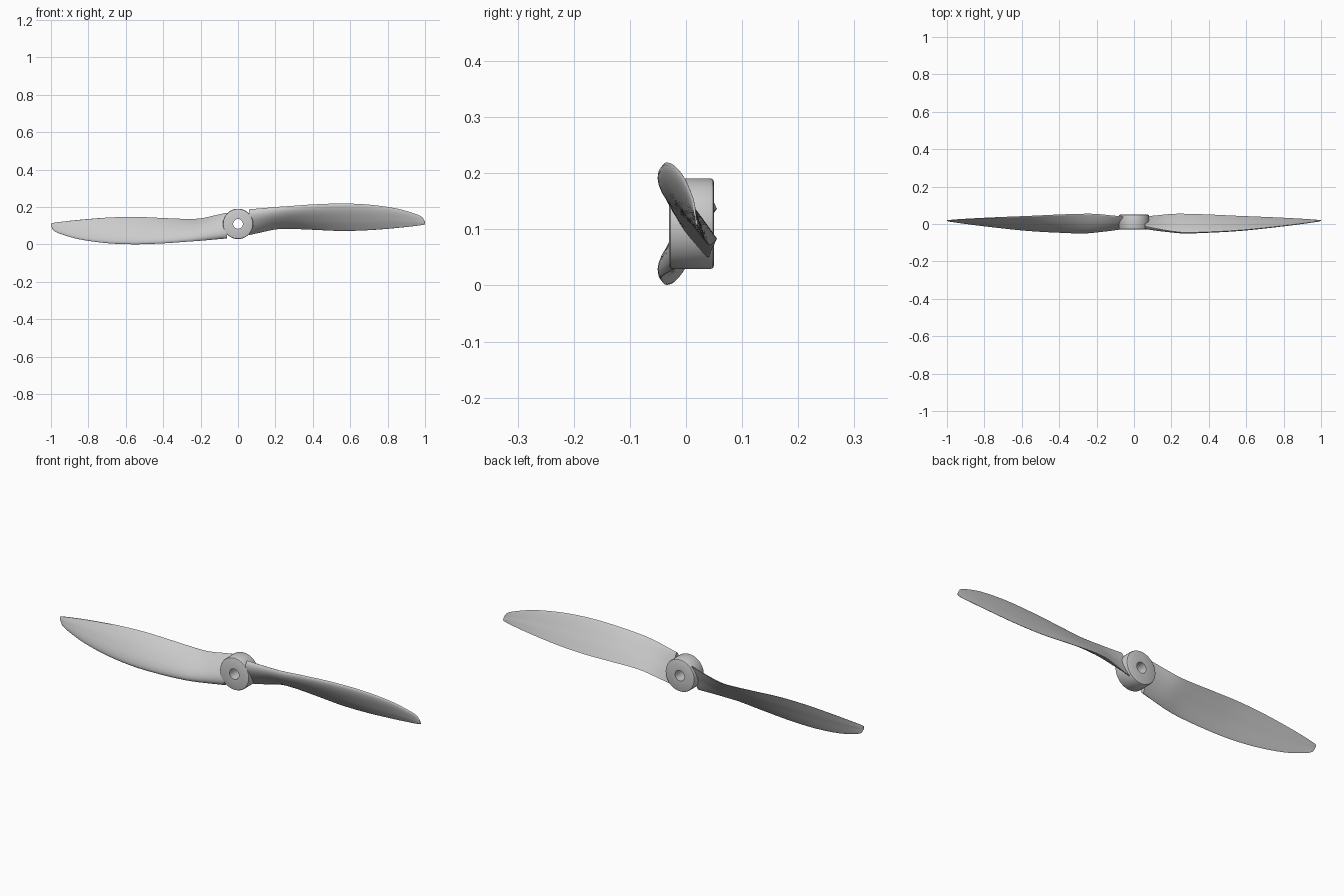
import bpy, bmesh, math
from mathutils import Vector

if "Cube" in bpy.data.objects:
    bpy.data.objects.remove(bpy.data.objects["Cube"])

CZ = 0.11    # height of the propeller axis

def finish(name, bm, angle):
    bmesh.ops.recalc_face_normals(bm, faces=bm.faces)
    mesh = bpy.data.meshes.new(name)
    bm.to_mesh(mesh)
    bm.free()
    ob = bpy.data.objects.new(name, mesh)
    bpy.context.collection.objects.link(ob)
    bpy.ops.object.select_all(action='DESELECT')
    ob.select_set(True)
    bpy.context.view_layer.objects.active = ob
    bpy.ops.object.shade_smooth_by_angle(angle=math.radians(angle))
    return ob

def skin(bm, rings, closed=False):
    n = len(rings[0])
    pairs = list(zip(rings, rings[1:])) + ([(rings[-1], rings[0])] if closed else [])
    for a, b in pairs:
        for i in range(n):
            j = (i + 1) % n
            bm.faces.new((a[i], a[j], b[j], b[i]))

# Hub: ring lathed around the y axis, with a bored shaft hole
profile = [(0.026, -0.03), (0.074, -0.03), (0.079, -0.028), (0.081, -0.023),
           (0.081, 0.043), (0.079, 0.048), (0.074, 0.05), (0.026, 0.05)]
bm = bmesh.new()
SEG = 48
rings = [[bm.verts.new((r * math.cos(2 * math.pi * k / SEG), y,
                        CZ + r * math.sin(2 * math.pi * k / SEG))) for k in range(SEG)]
         for r, y in profile]
skin(bm, rings, closed=True)
finish("hub", bm, 35)

# Blade stations: x, leading edge y z, trailing edge y z, thickness
STATIONS = [
    (0.06, -0.012, 0.188, 0.040, 0.050, 0.034),
    (0.12, -0.024, 0.193, 0.045, 0.063, 0.034),
    (0.20, -0.038, 0.200, 0.053, 0.080, 0.032),
    (0.27, -0.045, 0.205, 0.054, 0.083, 0.029),
    (0.40, -0.042, 0.214, 0.050, 0.078, 0.024),
    (0.55, -0.034, 0.219, 0.043, 0.072, 0.020),
    (0.70, -0.020, 0.213, 0.037, 0.076, 0.016),
    (0.85, -0.003, 0.192, 0.030, 0.088, 0.011),
    (0.95, 0.010, 0.163, 0.024, 0.099, 0.007),
    (0.985, 0.015, 0.146, 0.021, 0.104, 0.005),
    (1.00, 0.018, 0.122, 0.020, 0.108, 0.003)]

def catmull(p0, p1, p2, p3, t):
    # non-uniform cubic through p1 and p2, parameterised by x
    x0, x1, x2, x3 = p0[0], p1[0], p2[0], p3[0]
    h, out = x2 - x1, []
    for a, b, c, d in zip(p0, p1, p2, p3):
        m1, m2 = (c - a) / (x2 - x0) * h, (d - b) / (x3 - x1) * h
        out.append((2*t**3 - 3*t*t + 1) * b + (t**3 - 2*t*t + t) * m1
                   + (3*t*t - 2*t**3) * c + (t**3 - t*t) * m2)
    return out

def airfoil(st, n=14):
    # cambered section: bulging front face, nearly flat back face
    x, ly, lz, ty, tz, th = st
    le, te = Vector((ly, lz)), Vector((ty, tz))
    chord = te - le
    normal = Vector((chord.y, -chord.x)).normalized()   # towards the front
    pts = []
    for side, amount in ((1, 0.85), (-1, 0.15)):
        for i in range(n):
            u = (1 - math.cos(math.pi * i / n)) / 2
            if side < 0:
                u = 1 - u
            h = 2.6 * math.sqrt(u) * (1 - u) * th * amount + (0.001 if u > 0.5 else 0.0)
            p = le + chord * u + normal * side * h
            pts.append((x, p.x, p.y))
    return pts

def blade(name, sign):
    bm = bmesh.new()
    sections = []
    for i in range(len(STATIONS) - 1):
        q = [STATIONS[max(0, min(len(STATIONS) - 1, i + k))] for k in (-1, 0, 1, 2)]
        sections += [catmull(*q, s / 4) for s in range(4)]
    sections.append(STATIONS[-1])
    # the second blade is the first turned half way round the axis
    rings = [[bm.verts.new((sign * x, y, CZ + sign * (z - CZ))) for x, y, z in airfoil(s)]
             for s in sections]
    skin(bm, rings)
    bm.faces.new(rings[0])
    bm.faces.new(rings[-1])
    return finish(name, bm, 40)

blade("right_blade", 1)
blade("left_blade", -1)
